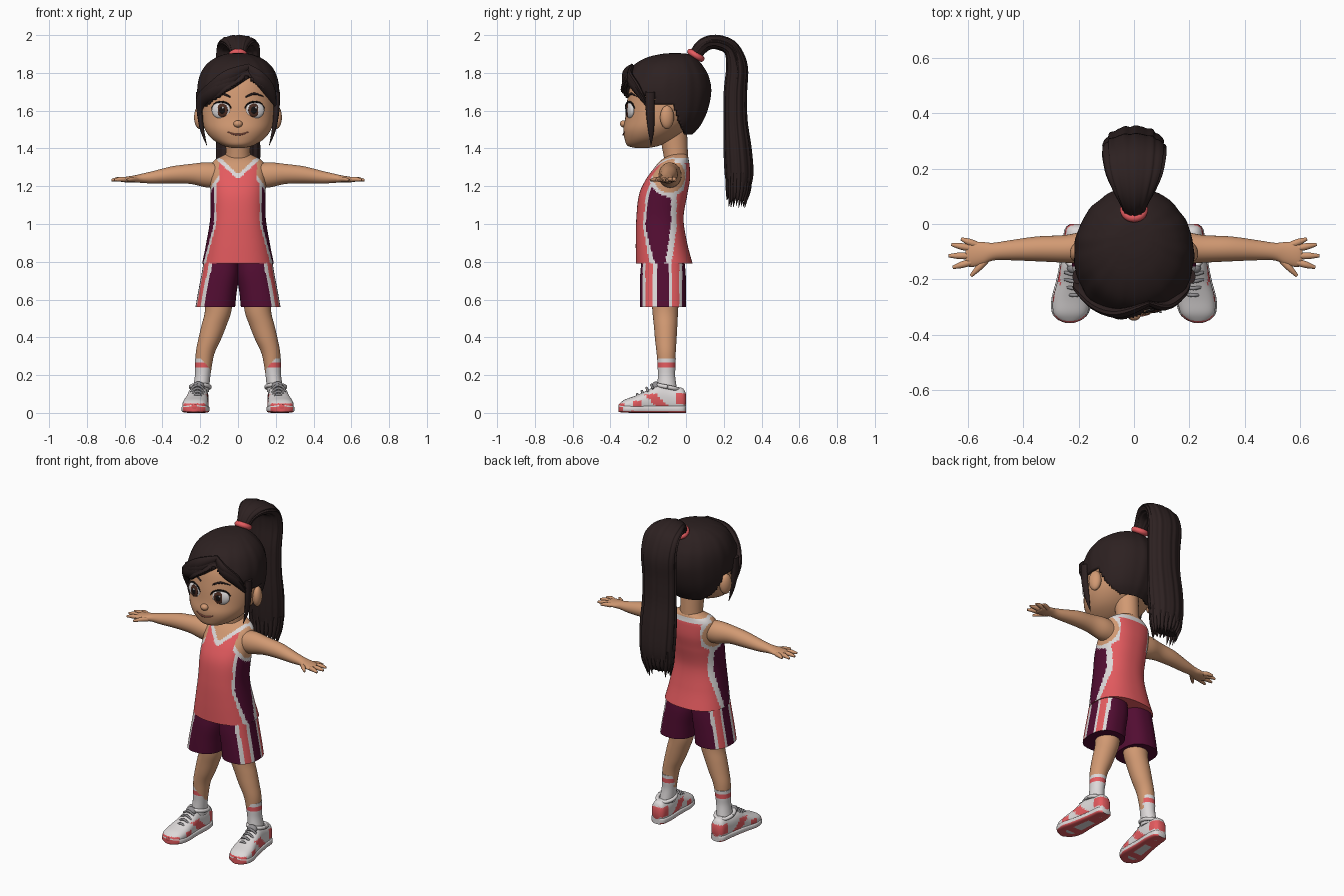
import bpy, bmesh, math, random
from mathutils import Vector
from mathutils.bvhtree import BVHTree

random.seed(4)
if "Cube" in bpy.data.objects:
    bpy.data.objects.remove(bpy.data.objects["Cube"])
X, Y, Z = Vector((1, 0, 0)), Vector((0, 1, 0)), Vector((0, 0, 1))

# Palette
PALETTE = {
    "skin": (.64, .32, .17), "hair": (.026, .015, .015), "coral": (.78, .105, .115),
    "maroon": (.085, .004, .032), "white": (.72, .69, .69), "grey": (.28, .27, .28),
    "iris_brown": (.07, .025, .015), "black": (.008, .006, .006), "lip": (.42, .13, .09),
}
MATS = {}
for label, rgb in PALETTE.items():
    mat = bpy.data.materials.new(label)
    mat.use_nodes = True
    mat.diffuse_color = (*rgb, 1)
    shader = mat.node_tree.nodes["Principled BSDF"]
    shader.inputs["Base Color"].default_value = (*rgb, 1)
    shader.inputs["Roughness"].default_value = .7
    MATS[label] = mat


def finish(name, bm, colour):
    """Turn a bmesh into a smooth object; colour is a name or a rule on the face centre."""
    bmesh.ops.recalc_face_normals(bm, faces=bm.faces)
    mesh = bpy.data.meshes.new(name)
    slots = []
    for face in bm.faces:
        label = colour(face.calc_center_median()) if callable(colour) else colour
        if label not in slots:
            slots.append(label)
            mesh.materials.append(MATS[label])
        face.material_index = slots.index(label)
    bm.to_mesh(mesh)
    bm.free()
    mesh.shade_smooth()
    mesh.set_sharp_from_angle(angle=math.radians(50))
    obj = bpy.data.objects.new(name, mesh)
    bpy.context.collection.objects.link(obj)
    return obj


def smooth_path(stations, steps):
    """Catmull-Rom interpolation of station tuples."""
    s = [stations[0], *stations, stations[-1]]
    out = []
    for p, q, r, w in zip(s, s[1:], s[2:], s[3:]):
        for k in range(steps):
            t = k / steps
            out.append([b + t / 2 * (c - a + t * (2*a - 5*b + 4*c - d + t * (3*(b - c) + d - a)))
                        for a, b, c, d in zip(p, q, r, w)])
    return out + [list(stations[-1])]


def loft(name, stations, colour, across=X, along=None, sides=32, steps=5, power=2,
         ripple=0, keep=None, fit=None):
    """Skin superellipse rings (x, y, z, half width, half depth) along a smooth path."""
    rings = smooth_path(stations, steps)
    centres = [Vector(r[:3]) for r in rings]
    bm = bmesh.new()
    loops = []
    for i, ring in enumerate(rings):
        t = along or (centres[min(i + 1, len(rings) - 1)] - centres[max(i - 1, 0)]).normalized()
        v = t.cross(across).normalized()
        u = v.cross(t)
        loop = []
        for k in range(sides):
            ang = math.tau * k / sides
            c, s = math.cos(ang), math.sin(ang)
            wave = 1 + ripple * (math.cos(13 * ang) + .6 * math.cos(21 * ang + 1))
            p = centres[i] + u * math.copysign(abs(c) ** (2 / power), c) * ring[3] * wave \
                + v * math.copysign(abs(s) ** (2 / power), s) * ring[4] * wave
            loop.append(bm.verts.new(fit(p) if fit else p))
        loops.append(loop)
    for low, high in zip(loops, loops[1:]):
        for k in range(sides):
            j = (k + 1) % sides
            bm.faces.new((low[k], low[j], high[j], high[k]))
    bm.faces.new(loops[0])
    bm.faces.new(loops[-1])
    if keep:
        gone = [f for f in bm.faces if not keep(f.calc_center_median())]
        bmesh.ops.delete(bm, geom=gone, context="FACES")
    return finish(name, bm, colour)


def tube(name, points, radii, colour, across=X, flat=1):
    """Tapered tube through points; flat widens the second axis."""
    return loft(name, [(*p, r, r * flat) for p, r in zip(points, radii)], colour, across, sides=10)


def ball(name, centre, size, colour, turn=0):
    bm = bmesh.new()
    bmesh.ops.create_uvsphere(bm, u_segments=28, v_segments=16, radius=1)
    obj = finish(name, bm, colour)
    obj.location, obj.scale, obj.rotation_euler.z = centre, size, turn
    return obj


def upright(rows):
    """Expand (z, y, half width, half depth) rows to centred stations."""
    return [(0, y, z, a, b) for z, y, a, b in rows]


# Jersey with neckline, armholes and side panels
def jersey_colour(p):
    x = abs(p.x)
    neck = p.z - (1.265 + .9 * x if p.y < -.06 else 1.35)
    if neck > -.028:
        return "skin" if neck > 0 else "white"
    hole = ((p.y + .09) / .085) ** 2 + ((p.z - 1.255) / .09) ** 2
    if x > .1 and hole < 1.5:
        return "skin" if hole < 1 else "white"
    edge = .115 + .27 * max(0, 1 - p.z)
    reach = abs(p.y + .15) - min(.07, .04 + .15 * (p.z - .79))
    if x > edge and reach < .032 and p.z < 1.25:
        return "maroon" if reach < 0 and x > edge + .012 else "white"
    return "coral"


loft("jersey", upright([
    (.79, -.115, .19, .15), (.9, -.13, .168, .136), (1.03, -.138, .147, .125),
    (1.15, -.122, .146, .128), (1.23, -.098, .148, .118), (1.3, -.073, .145, .093),
    (1.335, -.06, .128, .075), (1.36, -.045, .085, .055), (1.375, -.045, .05, .04)]),
    jersey_colour, along=Z, sides=112, steps=11, power=2.3)

# Neck and head
loft("neck", upright([(1.3, -.05, .075, .06), (1.37, -.055, .065, .065), (1.5, -.07, .068, .075)]),
     "skin", along=Z)
head = loft("head", upright([
    (1.402, -.235, .03, .03), (1.415, -.225, .08, .085), (1.45, -.195, .137, .13),
    (1.5, -.167, .175, .165), (1.56, -.138, .193, .184), (1.65, -.11, .198, .202),
    (1.75, -.1, .185, .19), (1.83, -.1, .14, .14), (1.87, -.1, .05, .05)]),
    "skin", along=Z, sides=48, power=2.15)
surface = BVHTree.FromPolygons([v.co for v in head.data.vertices],
                               [p.vertices for p in head.data.polygons])


def on_face(x, z, lift=.002):
    hit = surface.ray_cast(Vector((x, -1, z)), Y)[0]
    return Vector((x, hit.y - lift, z))


ball("nose", on_face(0, 1.53), (.024, .02, .019), "skin")
tube("mouth", [on_face(x, 1.473 + 5 * x * x) for x in (-.055, -.03, 0, .03, .055)],
     (.002, .004, .005, .004, .002), "lip", across=Z)

# Hair cap, opened around the face and ears
def hair_kept(p):
    if p.y < -.17:
        line = 1.79 - .75 * abs(p.x - .05)
    else:
        line = max(1.475, 1.63 - 2.4 * max(0, p.y + .07))
    return p.z > line


cap = loft("hair_cap", upright([
    (1.47, -.09, .13, .12), (1.52, -.095, .18, .17), (1.6, -.1, .207, .213),
    (1.7, -.11, .217, .243), (1.78, -.1, .205, .22), (1.84, -.095, .172, .182),
    (1.88, -.08, .12, .13), (1.9, -.06, .065, .07), (1.905, -.06, .01, .01)]),
    "hair", along=Z, sides=104, steps=9, ripple=.006, keep=hair_kept)
thick = cap.modifiers.new("thickness", "SOLIDIFY")
thick.thickness, thick.offset = .018, -1

# Swept fringe
for n in range(3):
    d = .022 * n
    tube(f"fringe_right_{n + 1}", [(.06, -.285, 1.835 - d), (-.05, -.322, 1.785 - d),
         (-.135, -.295, 1.72 - d / 2), (-.195, -.235, 1.665 - d / 2), (-.208, -.2, 1.6 - d)],
         (.008, .018, .018, .014, .002), "hair", across=Y, flat=1.9)
for n in range(2):
    d = .02 * n
    tube(f"fringe_left_{n + 1}", [(.05, -.285, 1.835 - d), (.11, -.297, 1.785 - d),
         (.165, -.255, 1.72 - d), (.202, -.205, 1.64 - d)],
         (.008, .016, .016, .003), "hair", across=Y, flat=1.8)

# Ponytail with ragged tip and hair tie
loft("ponytail", [(0, y, z, a, b) for y, z, a, b in (
    (.04, 1.875, .035, .03), (.075, 1.93, .05, .036), (.12, 1.96, .075, .036),
    (.18, 1.96, .1, .038), (.242, 1.925, .112, .042), (.27, 1.83, .113, .056),
    (.262, 1.7, .108, .06), (.262, 1.55, .108, .062), (.273, 1.4, .114, .072),
    (.281, 1.27, .11, .074), (.278, 1.19, .1, .06), (.27, 1.14, .08, .04))],
    "hair", sides=104, ripple=.028)
for n in range(22):
    ang = n * math.tau / 22
    c, s = math.cos(ang), math.sin(ang)
    tube(f"ponytail_tip_{n + 1}", [(.1 * c, .279 + .06 * s, 1.27), (.09 * c, .277 + .055 * s, 1.18),
         (.075 * c, .265 + .05 * s, 1.08 + random.uniform(0, .06))], (.012, .013, .001), "hair")
bpy.ops.mesh.primitive_torus_add(major_radius=.034, minor_radius=.017, location=(0, .052, 1.893),
                                 rotation=(-.55, 0, 0))
tie = bpy.context.object
tie.name = "hair_tie"
tie.data.materials.append(MATS["coral"])
tie.data.shade_smooth()


# Colour rules for shorts, socks and shoes
def shorts_colour(p):
    d = abs(p.y + .125)
    if abs(p.x) < .135 or d < .03:
        return "maroon"
    return "white" if d < .05 else "coral" if d < .09 else "white" if d < .105 else "maroon"


def sock_colour(p):
    return "coral" if .238 < p.z < .264 else "white"


def upper_colour(p):
    heel = p.y > -.06 and .045 < p.z < .105
    middle = abs(p.y + .16 + (p.z - .07)) < .035 and p.z < .1
    front = abs(p.y + .26) < .02 and p.z < .065
    toe = p.y < -.325 and p.z < .05
    return "coral" if heel or middle or front or toe else "white"


def sole_colour(p):
    return "coral" if p.z < .01 or (p.y < -.33 and p.z < .03) else "white"


def ground(p):
    return Vector((p.x, p.y, max(p.z, 0)))


# Paired parts
for side, m in (("left", 1), ("right", -1)):
    def flip(rows):
        return [(m * r[0], *r[1:]) for r in rows]

    # Face features
    gaze = m * .25
    eye = on_face(m * .088, 1.602, 0)
    ball(f"{side}_eye", eye + Y * .006, (.053, .02, .045), "white", gaze)
    ball(f"{side}_iris", eye + Vector((-m * .004, -.009, 0)), (.031, .008, .036), "iris_brown", gaze)
    ball(f"{side}_pupil", eye + Vector((-m * .004, -.015, 0)), (.017, .004, .02), "black", gaze)
    ball(f"{side}_eye_glint", eye + Vector((.008, -.018, .014)), (.006, .003, .006), "white")
    lash = [on_face(m * (.088 - .054 * math.cos(a)), 1.602 + .045 * math.sin(a), .008)
            for a in (.2, .8, 1.5, 2.2, 2.9)]
    tube(f"{side}_eyelash", lash, (.002, .004, .005, .005, .003), "black", across=Z)
    brow = [on_face(m * x, z) for x, z in ((.04, 1.672), (.085, 1.69), (.135, 1.675))]
    tube(f"{side}_eyebrow", brow, (.004, .006, .002), "hair", across=Z)
    ball(f"{side}_ear", (m * .203, -.1, 1.565), (.028, .038, .062), "skin", m * .35)
    tube(f"{side}_side_lock", flip([(.205, -.19, 1.7), (.203, -.19, 1.6), (.19, -.185, 1.5),
         (.165, -.185, 1.415)]), (.018, .016, .011, .001), "hair", flat=1.5)

    # Arm, palm and fingers
    loft(f"{side}_arm", flip([
        (.1, -.085, 1.255, .06, .065), (.17, -.085, 1.26, .06, .066), (.25, -.09, 1.265, .05, .053),
        (.35, -.09, 1.26, .045, .045), (.45, -.095, 1.247, .036, .033), (.51, -.1, 1.242, .032, .024),
        (.55, -.107, 1.238, .042, .019), (.595, -.11, 1.235, .045, .015), (.61, -.11, 1.235, .03, .01)]),
        "skin", across=Y, along=X)
    for finger, base, tip in (("little", (.57, -.075), (.625, -.054)), ("ring", (.59, -.088), (.66, -.074)),
                              ("middle", (.595, -.115), (.67, -.115)), ("index", (.59, -.138), (.655, -.157)),
                              ("thumb", (.53, -.125), (.59, -.188))):
        mid = [(a + b) / 2 for a, b in zip(base, tip)]
        tube(f"{side}_{finger}_finger", flip([(*base, 1.235), (*mid, 1.237), (*tip, 1.232)]),
             (.013, .0125, .006), "skin", across=Z)

    # Shorts, leg and sock
    loft(f"{side}_shorts_leg", flip([
        (.088, -.122, .83, .09, .11), (.092, -.122, .74, .1, .12),
        (.109, -.122, .64, .102, .122), (.12, -.122, .56, .105, .122)]),
        shorts_colour, along=Z, sides=96, steps=8, power=2.4)
    loft(f"{side}_leg", flip([
        (.1, -.11, .65, .075, .075), (.105, -.11, .54, .07, .068), (.128, -.108, .46, .066, .062),
        (.15, -.107, .39, .06, .057), (.175, -.105, .31, .049, .05), (.184, -.103, .2, .038, .042)]),
        "skin", along=Z)
    loft(f"{side}_sock", flip([
        (.18, -.103, .288, .047, .049), (.184, -.103, .24, .044, .047),
        (.188, -.103, .19, .041, .046), (.198, -.1, .11, .044, .055)]),
        sock_colour, along=Z, steps=8)

    # Shoe
    last = [(.205, 0, .065, .025, .035), (.205, -.02, .068, .043, .064), (.205, -.08, .068, .05, .07),
            (.212, -.15, .07, .054, .076), (.218, -.21, .056, .06, .06), (.225, -.27, .043, .068, .047),
            (.23, -.32, .038, .062, .034), (.232, -.345, .034, .042, .022), (.232, -.358, .033, .014, .01)]
    loft(f"{side}_shoe_upper", flip(last), upper_colour, along=Y, power=2.4, sides=48, fit=ground)
    loft(f"{side}_shoe_sole", flip([(x, y, .02 + .05 * max(0, -y - .28), a * 1.08, .02)
         for x, y, z, a, b in last]), sole_colour, along=Y, power=4, fit=ground)
    collar = [(.2 + .05 * math.cos(a), -.098 + .06 * math.sin(a), .137 - .012 * math.sin(a))
              for a in (k * math.tau / 12 for k in range(13))]
    tube(f"{side}_shoe_collar", flip(collar), [.011] * 13, "white", across=Z)
    ball(f"{side}_shoe_tongue", (m * .21, -.16, .14), (.032, .022, .026), "grey")
    for n in range(4):
        y, z = -.175 - .025 * n, .148 - .0165 * n
        tube(f"{side}_lace_{n + 1}", flip([(.18, y, z - .022), (.214, y - .008, z),
             (.25, y, z - .022)]), (.006, .007, .006), "grey", across=Z)
